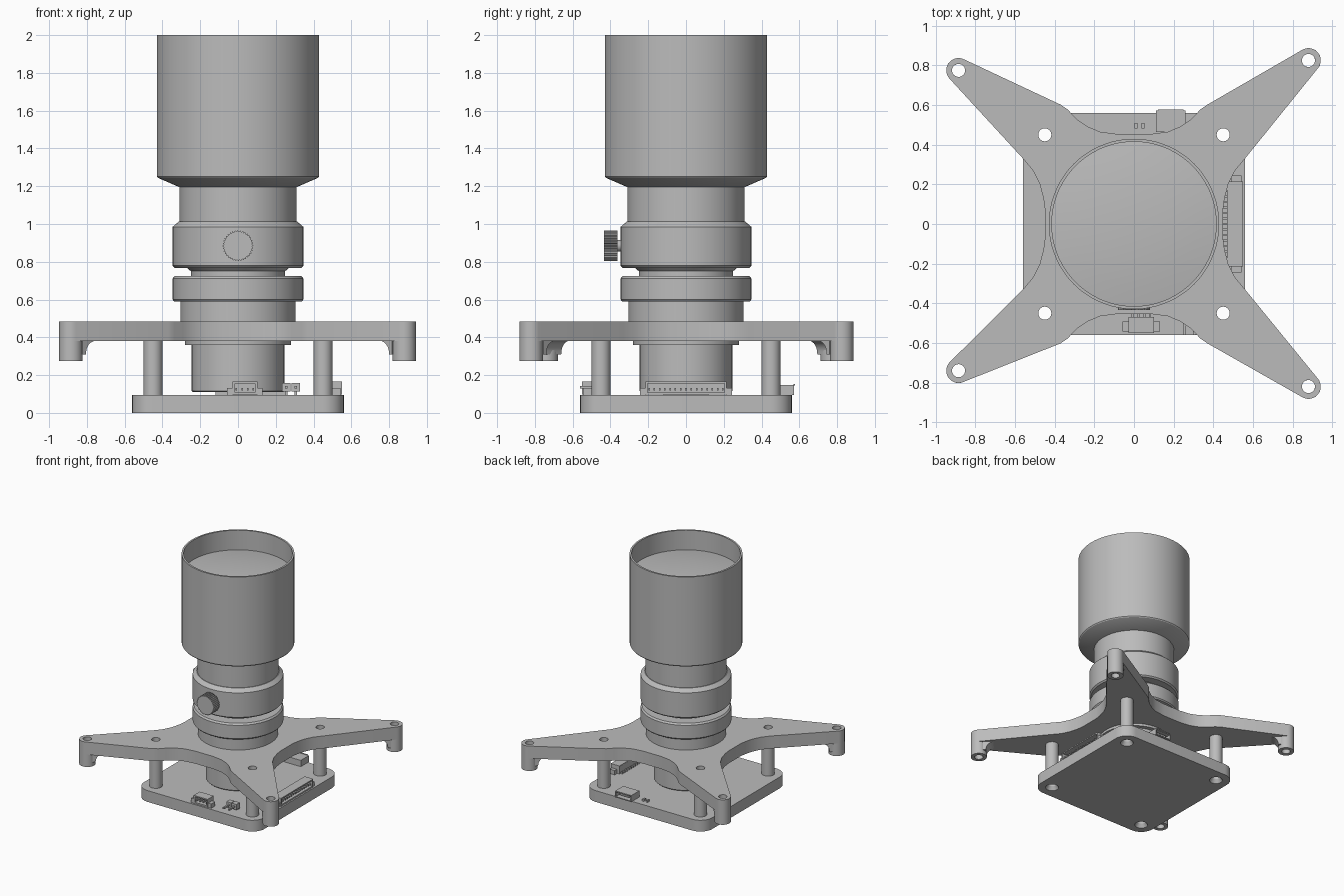
import bpy, bmesh
from math import sin, cos, pi, radians, atan2
from mathutils import Matrix, Vector

cube = bpy.data.objects.get("Cube")
if cube:
    bpy.data.objects.remove(cube, do_unlink=True)

grey = bpy.data.materials.new("neutral grey")
grey.use_nodes = True
COLOUR = (0.5, 0.5, 0.5, 1)
grey.diffuse_color = COLOUR
grey.node_tree.nodes["Principled BSDF"].inputs["Base Color"].default_value = COLOUR


def finish(name, bm, matrix=Matrix()):
    bmesh.ops.recalc_face_normals(bm, faces=bm.faces)
    bm.transform(matrix)
    mesh = bpy.data.meshes.new(name)
    bm.to_mesh(mesh)
    bm.free()
    obj = bpy.data.objects.new(name, mesh)
    bpy.context.collection.objects.link(obj)
    mesh.materials.append(grey)
    bpy.ops.object.select_all(action="DESELECT")
    obj.select_set(True)
    bpy.context.view_layer.objects.active = obj
    bpy.ops.object.shade_smooth_by_angle(angle=radians(30))
    return obj


def loop_edges(bm, points, z=0.0):
    vs = [bm.verts.new((x, y, z)) for x, y in points]
    return [bm.edges.new((a, b)) for a, b in zip(vs, vs[1:] + vs[:1])]


def arc(cx, cy, r, start, end, steps):
    angles = [radians(start + (end - start) * i / steps) for i in range(steps + 1)]
    return [(cx + r * cos(a), cy + r * sin(a)) for a in angles]


def lathe(name, profile, matrix=Matrix(), closed=False, steps=72):
    """Spin (radius, height) points around z."""
    bm = bmesh.new()
    vs = [bm.verts.new((r, 0, z)) for r, z in profile]
    pairs = list(zip(vs, vs[1:])) + ([(vs[-1], vs[0])] if closed else [])
    es = [bm.edges.new(p) for p in pairs]
    bmesh.ops.spin(bm, geom=vs + es, axis=(0, 0, 1), cent=(0, 0, 0),
                   angle=2 * pi, steps=steps)
    bmesh.ops.remove_doubles(bm, verts=bm.verts, dist=1e-4)
    return finish(name, bm, matrix)


def slab(name, outline, holes, radius, z0, z1, matrix=Matrix()):
    """Flat plate with round holes."""
    bm = bmesh.new()
    edges = loop_edges(bm, outline, z0)
    for x, y in holes:
        edges += loop_edges(bm, arc(x, y, radius, 0, 345, 23), z0)
    bmesh.ops.triangle_fill(bm, edges=edges, use_beauty=True)
    ext = bmesh.ops.extrude_face_region(bm, geom=bm.faces[:], use_keep_orig=True)
    top = [g for g in ext["geom"] if isinstance(g, bmesh.types.BMVert)]
    bmesh.ops.translate(bm, verts=top, vec=(0, 0, z1 - z0))
    return finish(name, bm, matrix)


def boxes(name, items, matrix=Matrix()):
    """Join boxes given as (centre, size)."""
    bm = bmesh.new()
    for centre, size in items:
        m = Matrix.Translation(centre) @ Matrix.Diagonal((*size, 1))
        bmesh.ops.create_cube(bm, size=1, matrix=m)
    return finish(name, bm, matrix)


SIGNS = [(1, 1), (-1, 1), (-1, -1), (1, -1)]
POSTS = [(0.45 * sx, 0.45 * sy) for sx, sy in SIGNS]
TIPS = [(0.88, 0.825), (-0.885, 0.775), (-0.885, -0.74), (0.88, -0.82)]

# Circuit board
corners = []
for i, (sx, sy) in enumerate(SIGNS):
    corners += arc(0.45 * sx, 0.45 * sy, 0.11, 90 * i, 90 * i + 90, 10)
slab("circuit_board", corners, POSTS, 0.05, 0, 0.095)

# Hollow standoffs, countersunk underneath
for i, (x, y) in enumerate(POSTS):
    lathe(f"standoff_{i + 1}", [(0.05, 0.38), (0.033, 0.38), (0.033, 0.03), (0.05, 0.004)],
          Matrix.Translation((x, y, 0)), closed=True, steps=32)

# Four-armed mounting plate
SIDE = [(0.45, 0.08), (0.457, 0.13), (0.475, 0.2), (0.51, 0.27), (0.56, 0.33)]
END = [(0.37, 0.602), (0.335, 0.578), (0.29, 0.53), (0.235, 0.492),
       (0.17, 0.465), (0.08, 0.453)]
outline = []
for (sx, sy), (tx, ty) in zip(SIGNS, TIPS):
    tip = arc(abs(tx), abs(ty), 0.062, -41, 117, 14)
    quarter = [(x * sx, y * sy) for x, y in SIDE + tip + END]
    outline += quarter if sx * sy > 0 else quarter[::-1]
slab("mounting_plate", outline, POSTS + TIPS, 0.033, 0.38, 0.485)

# Feet under the arm tips, each with a filleted inner corner
fillet = [(0.036, 0.382), (0.036, 0.31), (0.058, 0.31)]
fillet += arc(0.125, 0.315, 0.066, 180, 90, 8)
for i, (x, y) in enumerate(TIPS):
    lathe(f"foot_{i + 1}", [(0.062, 0.381), (0.033, 0.381), (0.033, 0.275), (0.062, 0.275)],
          Matrix.Translation((x, y, 0)), closed=True, steps=32)
    turn = Matrix.Rotation(atan2(-y, -x), 4, "Z") @ Matrix.Rotation(pi / 2, 4, "X")
    slab(f"foot_fillet_{i + 1}", fillet, [], 0, -0.055, 0.055,
         Matrix.Translation((x, y, 0)) @ turn)

# Image sensor and lens barrel
boxes("image_sensor", [((0, 0, 0.103), (0.24, 0.24, 0.02))])
lathe("lower_barrel", [(0, 0.11), (0.238, 0.11), (0.245, 0.117), (0.245, 0.36),
                       (0.28, 0.36), (0.28, 0.39), (0, 0.39)])
lathe("lens_barrel", [
    (0, 0.47), (0.305, 0.47), (0.305, 0.59), (0.338, 0.59), (0.346, 0.6),
    (0.346, 0.712), (0.335, 0.725), (0.25, 0.725), (0.25, 0.75), (0.27, 0.768),
    (0.335, 0.768), (0.346, 0.779), (0.346, 0.985), (0.315, 1.012),
    (0.31, 1.012), (0.31, 1.2), (0, 1.2)])

# Lens hood with its recessed front glass
lathe("lens_hood", [(0, 1.195), (0.31, 1.195), (0.425, 1.245), (0.43, 1.252),
                    (0.43, 2.0), (0.415, 2.0), (0.415, 1.82), (0, 1.82)])
lathe("front_glass", [(0.416, 1.835), (0.32, 1.849), (0.2, 1.86), (0.1, 1.865), (0, 1.867)])

# Knurled thumbscrew
to_front = Matrix.Translation((0, 0, 0.885)) @ Matrix.Rotation(pi / 2, 4, "X")
knurl = []
for i in range(144):
    a, r = 2 * pi * i / 144, 0.081 if i % 4 < 2 else 0.075
    knurl.append((r * cos(a), r * sin(a)))
slab("thumbscrew_knob", knurl, [], 0, 0.362, 0.435, to_front)
lathe("thumbscrew_stem", [(0, 0.33), (0.03, 0.33), (0.03, 0.37), (0, 0.37)], to_front, steps=24)


def socket(name, length, pins, matrix):
    """Open-fronted cable socket facing -y, standing on z = 0."""
    half = length / 2
    parts = [((0, 0, 0.008), (length, 0.08, 0.012)),
             ((0, 0, 0.065), (length, 0.08, 0.01)),
             ((0, 0.035, 0.036), (length, 0.012, 0.06))]
    for s in (-1, 1):
        parts += [((s * (half - 0.006), 0, 0.036), (0.012, 0.08, 0.06)),
                  ((s * (half + 0.014), -0.008, 0.018), (0.03, 0.05, 0.036))]
    for i in range(pins):
        x = (i - (pins - 1) / 2) * (length - 0.04) / (pins - 1)
        parts += [((x, 0, 0.03), (0.008, 0.06, 0.012)),
                  ((x, 0.048, 0.008), (0.01, 0.024, 0.012))]
    boxes(name, parts, matrix)


BOARD_TOP = 0.095
socket("front_socket", 0.13, 4, Matrix.Translation((0.037, -0.51, BOARD_TOP)))
socket("left_socket", 0.43, 15,
       Matrix.Translation((0.51, 0, BOARD_TOP)) @ Matrix.Rotation(pi / 2, 4, "Z"))

# Two-pin header beside the front socket
header = []
for x in (0.255, 0.305):
    header += [((x, -0.465, 0.135), (0.044, 0.045, 0.046)),
               ((x, -0.52, 0.135), (0.014, 0.08, 0.014)),
               ((x, -0.435, 0.115), (0.014, 0.014, 0.04))]
boxes("pin_header", header)

# Data port at the back, with a hollow mouth, and two small chips
port = [((0.185, 0.518, 0.098), (0.15, 0.108, 0.008)),
        ((0.185, 0.518, 0.144), (0.15, 0.108, 0.008)),
        ((0.185, 0.47, 0.12), (0.15, 0.012, 0.05)),
        ((0.185, 0.515, 0.122), (0.09, 0.08, 0.012)),
        ((0.185, 0.573, 0.148), (0.13, 0.008, 0.008))]
port += [((0.185 + s * 0.071, 0.518, 0.12), (0.008, 0.108, 0.05)) for s in (-1, 1)]
boxes("data_port", port)
boxes("small_chips", [((x, 0.495, 0.102), (0.016, 0.028, 0.02)) for x in (0.01, 0.045)])
